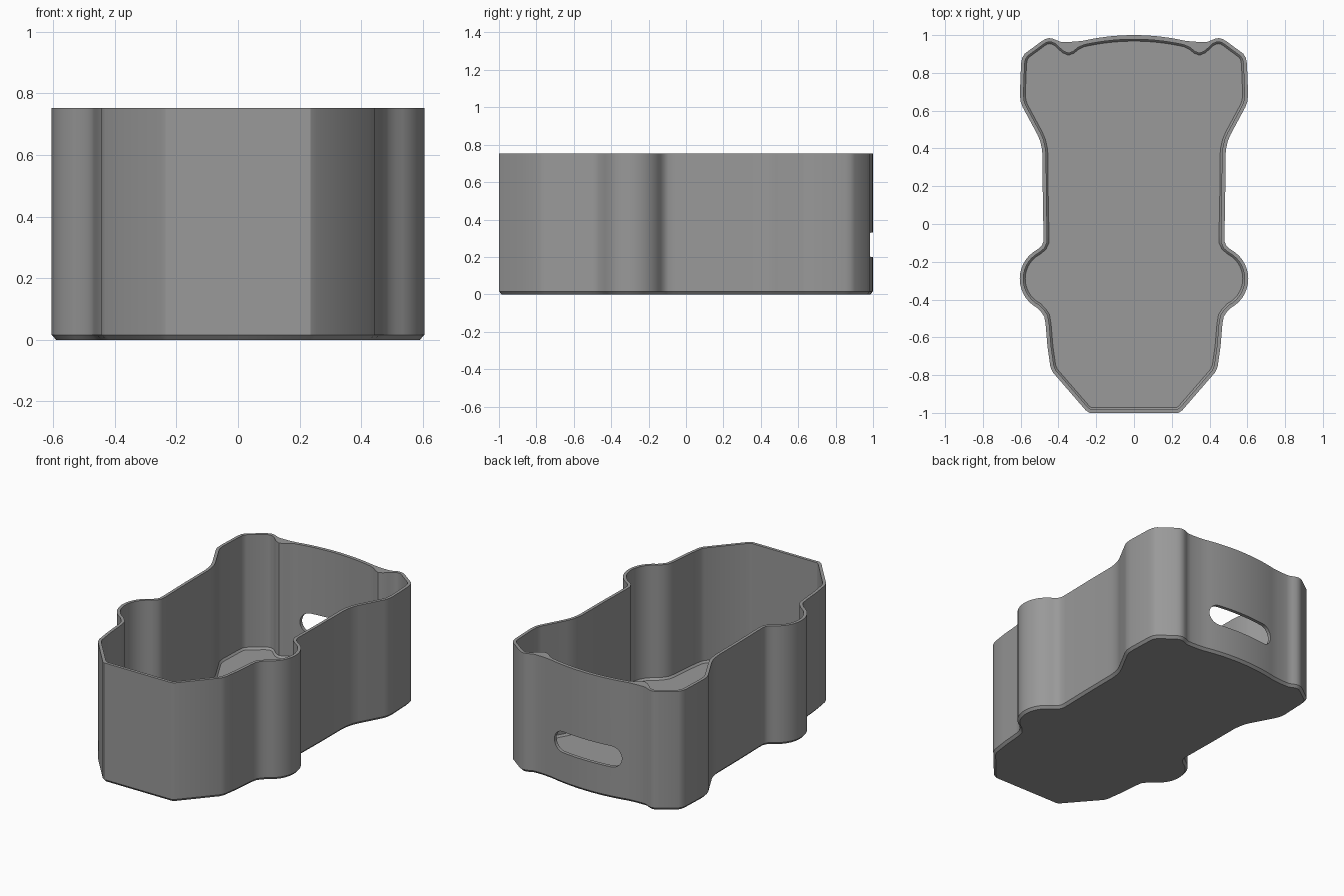
import bpy, bmesh, math
from mathutils import Vector

if "Cube" in bpy.data.objects:
    bpy.data.objects.remove(bpy.data.objects["Cube"])

HEIGHT, WALL = 0.753, 0.019

grey = bpy.data.materials.new("grey plastic")
grey.diffuse_color = (0.32, 0.32, 0.32, 1)
grey.use_nodes = True
grey.node_tree.nodes["Principled BSDF"].inputs["Base Color"].default_value = grey.diffuse_color


def right_half():
    """Outer outline from front centre to back centre as (x, y, wall thickness)."""
    pts = [(0.0, -1.0), (0.235, -1.0), (0.255, -0.987), (0.43, -0.785), (0.443, -0.755),
           (0.458, -0.65), (0.468, -0.53), (0.475, -0.49), (0.49, -0.468)]
    # round side bulge
    for i in range(15):
        a = math.radians(-62 + i * 124 / 14)
        pts.append((0.43 + 0.175 * math.cos(a), -0.29 + 0.175 * math.sin(a)))
    # waist, flare and rounded back corner
    pts += [(0.49, -0.117), (0.48, -0.095), (0.479, -0.06), (0.483, 0.15), (0.484, 0.36),
            (0.488, 0.40), (0.497, 0.44), (0.512, 0.475), (0.59, 0.62), (0.601, 0.65),
            (0.604, 0.69), (0.598, 0.85), (0.592, 0.88), (0.578, 0.902), (0.49, 0.967),
            (0.47, 0.979), (0.45, 0.984), (0.43, 0.981), (0.41, 0.973)]
    pts = [(x, y, WALL) for x, y in pts]
    # thickened wall where the corner meets the bowed back
    pts += [(0.392, 0.965, 0.028), (0.37, 0.964, 0.05), (0.348, 0.964, 0.06),
            (0.326, 0.965, 0.052), (0.30, 0.967, 0.033)]
    # bowed back
    for i in range(10):
        x = 0.27 * (1 - i / 9)
        pts.append((x, 1 - 0.03 * (x / 0.27) ** 2, 0.022))
    return pts


half = right_half()
outline = half + [(-x, y, t) for x, y, t in half[-2:0:-1]]
n = len(outline)


def inset(points, depths):
    """Move a counter-clockwise loop inward by a depth per point."""
    result = []
    for i, p in enumerate(points):
        a = (p - points[i - 1]).normalized()
        b = (points[(i + 1) % n] - p).normalized()
        na, nb = Vector((-a.y, a.x)), Vector((-b.y, b.x))
        m = (na + nb).normalized()
        result.append(p + m * depths[i] / max(m.dot(na), 0.6))
    return result


outer = [Vector((x, y)) for x, y, t in outline]
inner = inset(outer, [t for x, y, t in outline])
base = inset(outer, [0.014] * n)
floor = inset(inner, [0.010] * n)


def make_object(name, loops):
    """Skin stacked loops and cap both ends."""
    bm = bmesh.new()
    rings = [[bm.verts.new((p.x, p.y, z)) for p in pts] for pts, z in loops]
    for r0, r1 in zip(rings, rings[1:]):
        for i in range(len(r0)):
            j = (i + 1) % len(r0)
            bm.faces.new((r0[i], r0[j], r1[j], r1[i]))
    bm.faces.new(rings[0][::-1])
    bm.faces.new(rings[-1])
    bmesh.ops.recalc_face_normals(bm, faces=bm.faces)
    mesh = bpy.data.meshes.new(name)
    bm.to_mesh(mesh)
    bm.free()
    mesh.materials.append(grey)
    obj = bpy.data.objects.new(name, mesh)
    bpy.context.collection.objects.link(obj)
    return obj


# open tray: chamfered base, outer wall, rim, inner wall, floor
tray = make_object("tray", [(base, 0.0), (outer, 0.016), (outer, HEIGHT),
                            (inner, HEIGHT), (inner, 0.042), (floor, 0.030)])

# rounded slot through the back wall
slot_pts = []
for i in range(24):
    a = math.radians(-90 + (i if i < 12 else i + 1) * 180 / 11 - (180 / 11 if i >= 12 else 0))
    if i >= 12:
        a = math.radians(90 + (i - 12) * 180 / 11)
    side = 1 if i < 12 else -1
    slot_pts.append(Vector((side * 0.17 + 0.066 * math.cos(a), 0.066 * math.sin(a))))
cutter = make_object("slot_cutter", [(slot_pts, -0.15), (slot_pts, 0.15)])
cutter.rotation_euler = (math.pi / 2, 0, 0)
cutter.location = (0, 1.0, 0.265)
cutter.hide_render = True
cutter.hide_viewport = False

cut = tray.modifiers.new("slot", "BOOLEAN")
cut.operation = "DIFFERENCE"
cut.solver = "EXACT"
cut.object = cutter

bpy.context.view_layer.objects.active = tray
tray.select_set(True)
bpy.ops.object.modifier_apply(modifier=cut.name)
bpy.data.objects.remove(cutter)
bpy.ops.object.shade_smooth_by_angle(angle=math.radians(28))
